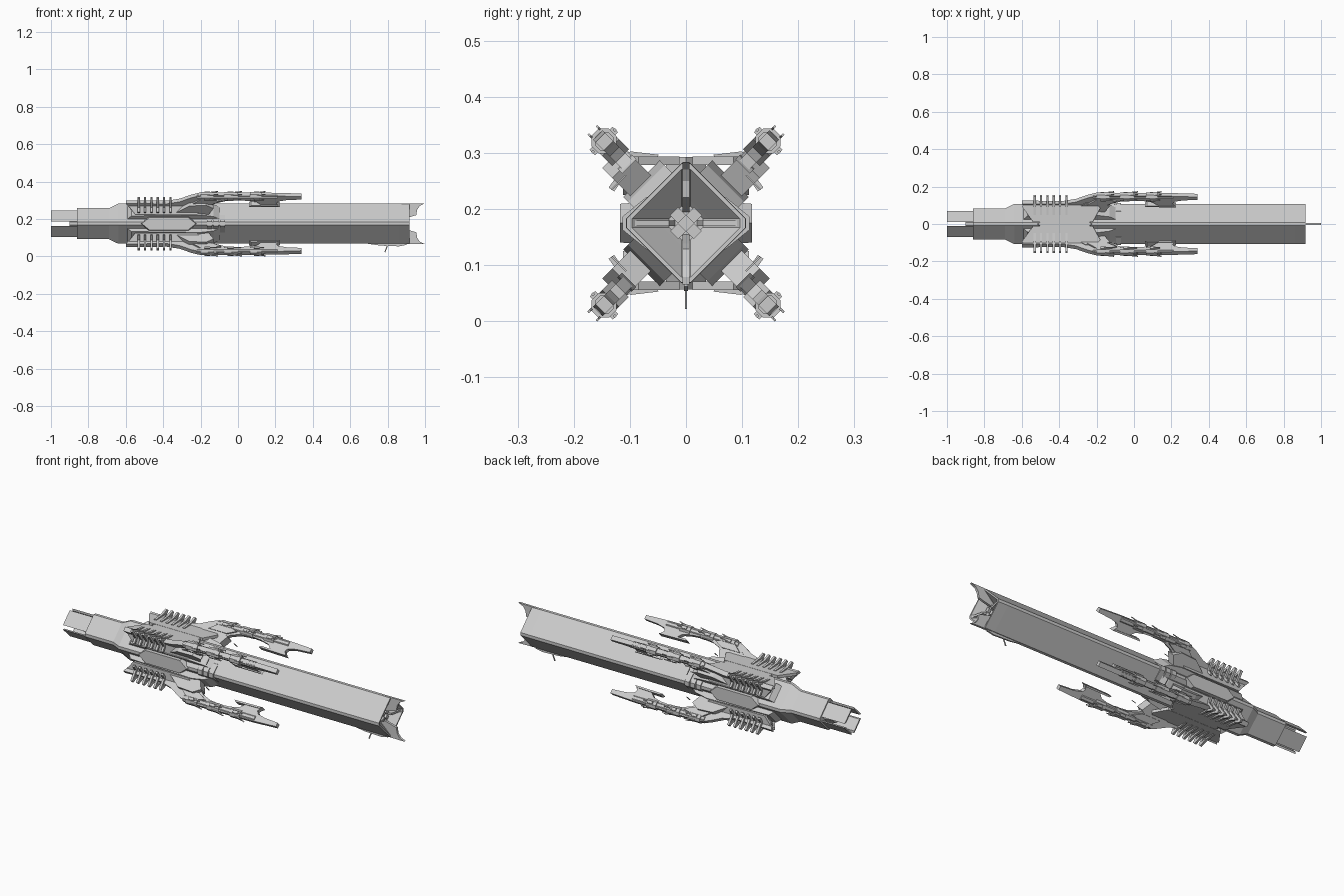
import bpy, bmesh, math

if "Cube" in bpy.data.objects:
    bpy.data.objects.remove(bpy.data.objects["Cube"])

CZ = 0.175            # height of the ship's long axis
R2 = math.sqrt(2)

# Placement functions: (a, b) is the profile plane, t the extrusion direction
def along_x(a, b, t): return (t, a, b)                               # profile in y,z
def arm_side(a, b, t): return (a, (b + t) / R2, (b - t) / R2)        # profile in x,u (u = diagonal outward)
def arm_section(a, b, t): return (t, (a + b) / R2, (a - b) / R2)     # profile in u,v
def fore_aft(a, b, t): return (a, t, b)                              # profile in x,z
def plan(a, b, t): return (a, b, t)                                  # profile in x,y


def loft(bm, rings, caps=True):
    rows = [[bm.verts.new(p) for p in r] for r in rings]
    n = len(rows[0])
    for r, s in zip(rows, rows[1:]):
        for i in range(n):
            bm.faces.new((r[i], r[(i + 1) % n], s[(i + 1) % n], s[i]))
    if caps:
        bm.faces.new(rows[0][::-1])
        bm.faces.new(rows[-1])


def prism(bm, poly, lo, hi, place, top_scale=1.0):
    ca = sum(p[0] for p in poly) / len(poly)
    cb = sum(p[1] for p in poly) / len(poly)
    low = [place(a, b, lo) for a, b in poly]
    top = [place(ca + (a - ca) * top_scale, cb + (b - cb) * top_scale, hi) for a, b in poly]
    loft(bm, [low, top])


def rect(a0, a1, b0, b1):
    return [(a0, b0), (a1, b0), (a1, b1), (a0, b1)]


def circle(ca, cb, r, n=8):
    return [(ca + r * math.cos(math.tau * (i + .5) / n), cb + r * math.sin(math.tau * (i + .5) / n)) for i in range(n)]


def bar(bm, p, q, w, lo, hi, place):
    dx, dy = q[0] - p[0], q[1] - p[1]
    k = w / 2 / math.hypot(dx, dy)
    nx, ny = -dy * k, dx * k
    prism(bm, [(p[0] + nx, p[1] + ny), (q[0] + nx, q[1] + ny), (q[0] - nx, q[1] - ny), (p[0] - nx, p[1] - ny)], lo, hi, place)


def finish(name, bm, mirror=""):
    bmesh.ops.recalc_face_normals(bm, faces=bm.faces)
    me = bpy.data.meshes.new(name)
    bm.to_mesh(me)
    bm.free()
    ob = bpy.data.objects.new(name, me)
    ob.location.z = CZ
    bpy.context.collection.objects.link(ob)
    if mirror:
        m = ob.modifiers.new("mirror", "MIRROR")
        m.use_axis = ("x" in mirror, "y" in mirror, "z" in mirror)
        m.use_mirror_merge = False
    return ob


def diamond(x, h, c=0.008):
    d = h - c
    return [(x, h, c), (x, c, h), (x, -c, h), (x, -h, c), (x, -h, -c), (x, -c, -h), (x, c, -h), (x, h, -c)]


# Main hull, a long diamond tube with a funnel-shaped bow recess
bm = bmesh.new()
loft(bm, [diamond(-.86, .083), diamond(-.69, .083), diamond(-.64, .107), diamond(.86, .107),
          diamond(.918, .106), diamond(.918, .096), diamond(.86, .04), diamond(.85, .03)])
finish("hull", bm)

# Stern shroud: four plates with gaps at the corners
bm = bmesh.new()
prism(bm, [(.058, .012), (.070, .012), (.012, .070), (.012, .058)], -1.0, -.84, along_x)
finish("stern_plates", bm, "yz")
bm = bmesh.new()
loft(bm, [diamond(-.90, .035), diamond(-.85, .05)])
finish("stern_core", bm)

# Bow fins and the cross ribs inside the recess
bm = bmesh.new()
prism(bm, [(.84, .107), (1.0, .109), (.972, .096), (.958, .075), (.953, .046), (.92, .036), (.85, .02)],
      -.006, .006, fore_aft)
finish("bow_fins", bm, "z")
bm = bmesh.new()
prism(bm, [(.85, .02), (.90, .03), (.915, .1), (.86, .1)], -.005, .005, plan)
prism(bm, rect(.01, .03, -.01, .01), .85, .885, arm_section)
finish("bow_ribs", bm, "yz")

# Long hexagonal pods on the four hull corners
def hexagon():
    return [(-.525, 0), (-.48, .037), (-.26, .037), (-.215, 0), (-.26, -.037), (-.48, -.037)]
bm = bmesh.new()
prism(bm, hexagon(), .085, .118, fore_aft, .93)
finish("side_pods", bm, "y")
bm = bmesh.new()
prism(bm, hexagon(), .085, .118, plan, .93)
finish("top_and_bottom_pods", bm, "z")

# Three raised straps wrapped round each side corner
bm = bmesh.new()
for i in range(3):
    x = -.165 + .034 * i
    prism(bm, [(.06, .047), (.07, .047), (.113, .012), (.113, -.012), (.07, -.047), (.06, -.047)], x, x + .027, along_x)
finish("side_straps", bm, "y")

# Saddle blocks carrying the four arms
bm = bmesh.new()
prism(bm, [(-.61, .06), (-.57, .105), (-.2, .112), (-.13, .1), (-.08, .07)], -.046, .046, arm_side)
finish("arm_saddles", bm, "yz")

# Flat flanges that square off the hull round the saddles
bm = bmesh.new()
outline = [(-.6, .095), (-.59, .105), (-.2, .105), (-.18, .085), (-.22, .012), (-.54, .012)]
prism(bm, outline, .104, .119, plan)
side = [(-.59, .1), (-.2, .1), (-.18, .085), (-.22, .05), (-.55, .05)]
prism(bm, side, .098, .112, fore_aft)
finish("saddle_flanges", bm, "yz")

# Six bent cooling ribs on each saddle
bm = bmesh.new()
for i in range(6):
    x = -.537 + .034 * i
    for p, q in (((.05, .116), (.1, .122)), ((.1, .12), (.148, .137)), ((.133, .06), (.113, .088)), ((.113, .085), (.15, .137))):
        bar(bm, p, q, .012, x, x + .012, along_x)
finish("cooling_ribs", bm, "yz")

# Arms: a swept side profile with an inward foot and forward blade
bm = bmesh.new()
prism(bm, [(-.6, .165), (-.57, .115), (-.2, .105), (-.16, .135), (-.12, .165), (-.07, .182), (0, .188), (.05, .185),
           (.1, .175), (.13, .148), (.22, .145), (.205, .165), (.215, .18), (.26, .19), (.34, .195), (.34, .216),
           (.2, .222), (-.2, .225), (-.25, .208), (-.31, .178), (-.38, .162)], -.012, .012, arm_side)
finish("arms", bm, "yz")

# Wider shoulder, spine and foot plates on the arms
bm = bmesh.new()
prism(bm, [(-.36, .1), (-.16, .1), (-.13, .15), (-.17, .175), (-.26, .17)], -.016, .036, arm_side)
prism(bm, [(-.25, .165), (-.14, .165), (-.09, .19), (-.19, .21)], -.021, .021, arm_side)
prism(bm, [(.06, .146), (.225, .143), (.21, .152), (.07, .155)], -.018, .018, arm_side)
prism(bm, circle(.206, 0, .018), -.22, .21, arm_section)
finish("arm_plates", bm, "yz")

# Octagonal gun housings, barrels and spikes along each arm
bm = bmesh.new()
for x, n in ((-.2, .07), (-.075, .075), (.065, .06)):
    prism(bm, circle(.207, 0, .024), x, x + n, arm_section)
    for v in (-.012, .009):
        bar(bm, (x + .03, .223), (x + n + .022, .233), .005, v, v + .004, arm_side)
    for s in (-1, 1):
        prism(bm, rect(x + .02, x + .05, .200, .214), s * .018, s * .029, arm_side)
        bar(bm, (x + .04, .207), (x + n + .015, .207), .005, s * .025, s * .03, arm_side)
finish("arm_guns", bm, "yz")

# Thin aerial on each arm root
bm = bmesh.new()
bar(bm, (.136, .015), (.136, .051), .003, -.1, -.096, arm_section)
finish("arm_aerials", bm, "yz")

# Keel sensor boom near the bow
bm = bmesh.new()
prism(bm, [(.68, -.105), (.9, -.105), (.9, -.113), (.86, -.121), (.76, -.117)], -.004, .004, fore_aft)
bar(bm, (.80, -.115), (.785, -.152), .006, -.002, .002, fore_aft)
finish("keel_boom", bm)

# Small hatches on the hull faces
bm = bmesh.new()
prism(bm, rect(.46, .5, -.005, .003), .07, .078, lambda a, b, t: arm_side(a, t, b))
for x, v in ((.3, .02), (.34, -.01), (.38, .025), (.42, -.02)):
    prism(bm, rect(x, x + .008, v, v + .005), .07, .078, lambda a, b, t: arm_side(a, t, b))
finish("hull_hatches", bm, "yz")
